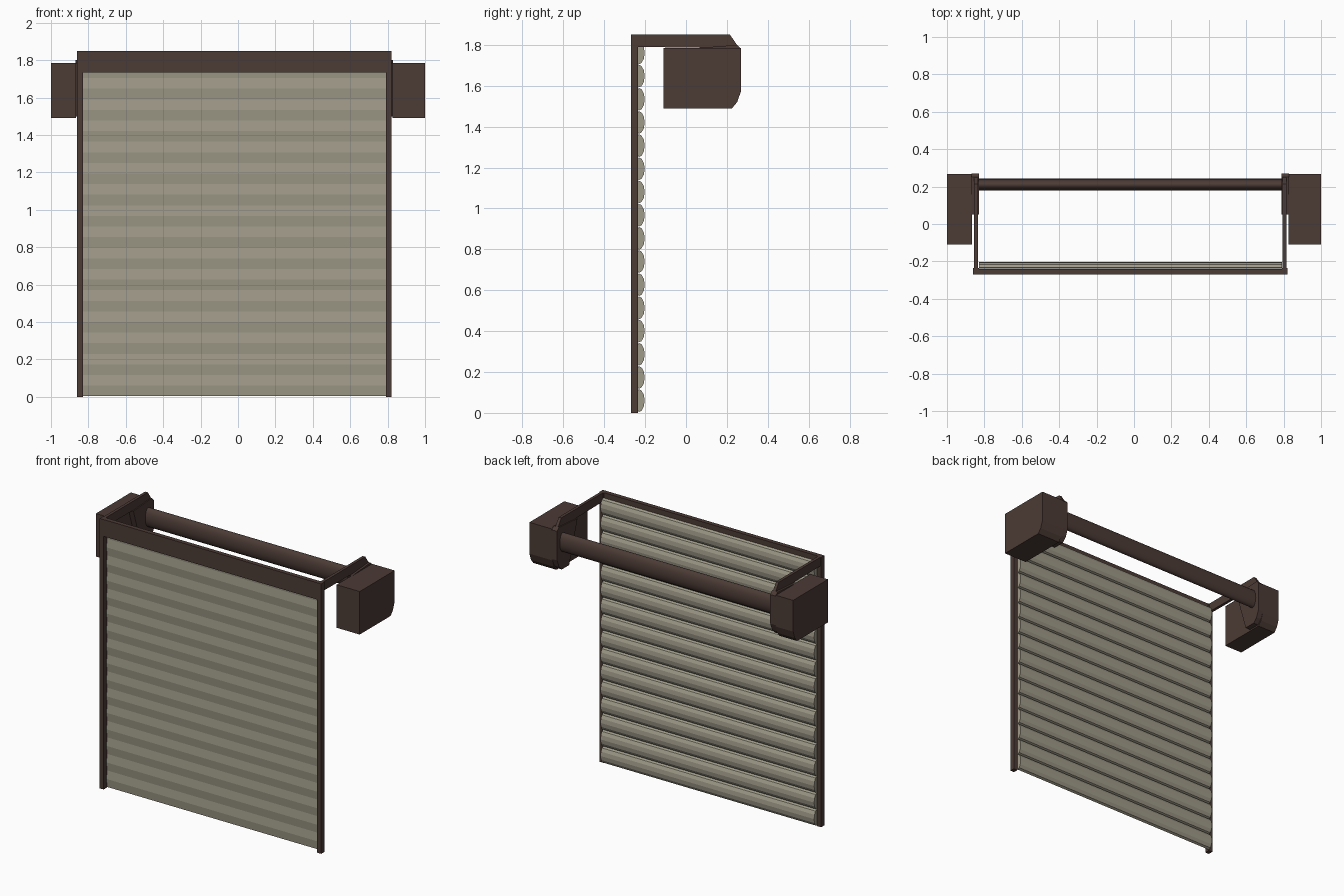
import bpy, bmesh, math

if "Cube" in bpy.data.objects:
    bpy.data.objects.remove(bpy.data.objects["Cube"])


def material(name, rgb):
    m = bpy.data.materials.new(name)
    m.diffuse_color = (*rgb, 1)
    m.use_nodes = True
    m.node_tree.nodes["Principled BSDF"].inputs["Base Color"].default_value = m.diffuse_color
    return m


BROWN = material("dark brown", (0.072, 0.044, 0.036))
TAN = material("grey tan", (0.35, 0.325, 0.25))


def extrude_x(name, profile, x0, x1, mat):
    """Solid with a (y, z) profile stretched from x0 to x1."""
    bm = bmesh.new()
    a = [bm.verts.new((x0, y, z)) for y, z in profile]
    b = [bm.verts.new((x1, y, z)) for y, z in profile]
    bm.faces.new(a)
    bm.faces.new(b[::-1])
    n = len(profile)
    for i in range(n):
        j = (i + 1) % n
        bm.faces.new((a[i], b[i], b[j], a[j]))
    bmesh.ops.recalc_face_normals(bm, faces=bm.faces)
    me = bpy.data.meshes.new(name)
    bm.to_mesh(me)
    bm.free()
    me.materials.append(mat)
    ob = bpy.data.objects.new(name, me)
    bpy.context.collection.objects.link(ob)
    return ob


def rect(y0, y1, z0, z1):
    return [(y0, z0), (y1, z0), (y1, z1), (y0, z1)]


CX = -0.02            # centre of the door frame
HALF = 0.84           # half width of the door frame

# Header across the opening
extrude_x("header", rect(-0.27, -0.24, 1.735, 1.85), CX - HALF, CX + HALF, BROWN)

# Curtain slats: rounded back, shallow ridged front
PITCH = 0.1134
for i in range(16):
    zc = 0.06 + i * PITCH
    h = PITCH / 2
    prof = [(-0.233 + 0.031 * math.cos(t), zc + h * math.sin(t))
            for t in (math.pi * (k / 6 - 0.5) for k in range(7))]
    prof.append((-0.239, zc))
    extrude_x("slat", prof, -0.83, 0.79, TAN)

# Parts repeated on both sides
ARM = [(-0.24, 1.79), (-0.24, 1.85), (0.215, 1.85), (0.26, 1.785)]
BRACKET = [(0.05, 1.785), (0.25, 1.80), (0.27, 1.78), (0.27, 1.58),
           (0.25, 1.53), (0.22, 1.50), (0.14, 1.50)]
BOX = [(-0.11, 1.49), (0.225, 1.49), (0.25, 1.52), (0.268, 1.57),
       (0.268, 1.785), (-0.11, 1.785)]
for side, s, end in (("left", -1, -1.0), ("right", 1, 1.0)):
    def span(inner, outer):
        return sorted((CX + s * inner, CX + s * outer))
    extrude_x(side + "_guide_rail", rect(-0.27, -0.235, 0, 1.85), *span(0.81, HALF), BROWN)
    extrude_x(side + "_arm", ARM, *span(0.815, 0.835), BROWN)
    extrude_x(side + "_bracket", BRACKET, *span(0.808, 0.85), BROWN)
    extrude_x(side + "_drive_box", BOX, *sorted((CX + s * 0.845, end)), BROWN)

# Roller between the brackets
N = 24
roller = extrude_x("roller", [(0.21 + 0.032 * math.cos(2 * math.pi * k / N),
                               1.685 + 0.065 * math.sin(2 * math.pi * k / N))
                              for k in range(N)], -0.83, 0.79, BROWN)
bpy.context.view_layer.objects.active = roller
roller.select_set(True)
bpy.ops.object.shade_smooth_by_angle(angle=math.radians(40))
